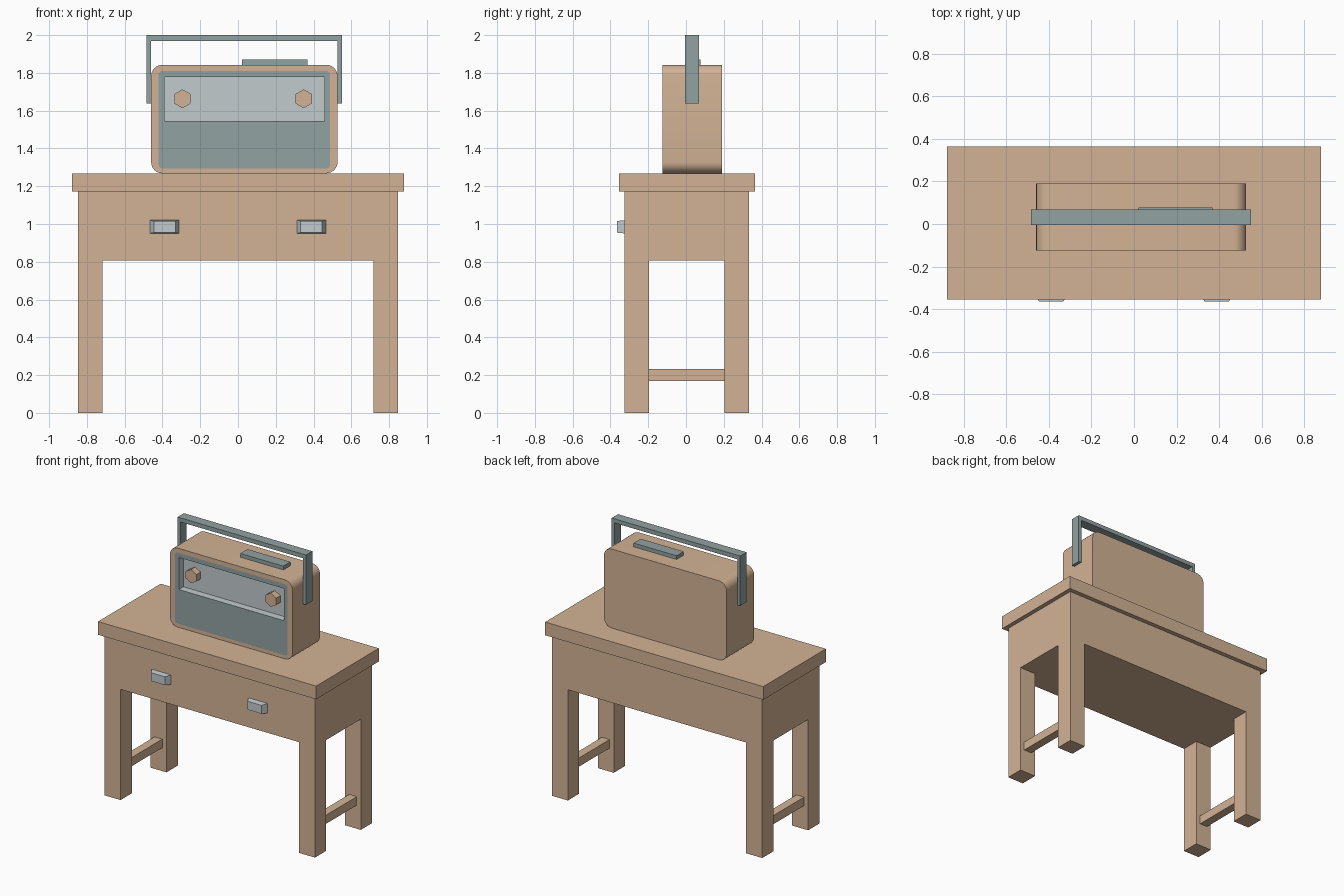
import bpy, bmesh, math
from mathutils import Vector

if "Cube" in bpy.data.objects:
    bpy.data.objects.remove(bpy.data.objects["Cube"])


def material(name, rgb):
    m = bpy.data.materials.new(name)
    m.diffuse_color = (*rgb, 1)
    m.use_nodes = True
    m.node_tree.nodes["Principled BSDF"].inputs["Base Color"].default_value = m.diffuse_color
    return m


WOOD = material("wood", (0.65, 0.45, 0.30))
SLATE = material("slate_grey", (0.29, 0.36, 0.36))
PALE = material("pale_metal", (0.54, 0.60, 0.61))


def finish(name, bm, *mats):
    bmesh.ops.recalc_face_normals(bm, faces=bm.faces)
    me = bpy.data.meshes.new(name)
    bm.to_mesh(me)
    bm.free()
    for m in mats:
        me.materials.append(m)
    ob = bpy.data.objects.new(name, me)
    bpy.context.collection.objects.link(ob)
    return ob


def box_bm(x, y, z):
    bm = bmesh.new()
    bmesh.ops.create_cube(bm, size=1)
    for v in bm.verts:
        v.co = [r[0] if c < 0 else r[1] for c, r in zip(v.co, (x, y, z))]
    return bm


def box(name, x, y, z, mat):
    return finish(name, box_bm(x, y, z), mat)


# Table top
box("table_top", (-0.878, 0.878), (-0.355, 0.365), (1.172, 1.268), WOOD)

# Table frame: apron block cut into a grid, legs extruded from its corners
LEG_X, LEG_IN = 0.847, 0.718
Y0, Y0_IN, Y1_IN, Y1 = -0.325, -0.195, 0.203, 0.333
bm = box_bm((-LEG_X, LEG_X), (Y0, Y1), (0.806, 1.172))
for co, no in (((-LEG_IN, 0, 0), (1, 0, 0)), ((LEG_IN, 0, 0), (1, 0, 0)),
               ((0, Y0_IN, 0), (0, 1, 0)), ((0, Y1_IN, 0), (0, 1, 0))):
    bmesh.ops.bisect_plane(bm, geom=bm.verts[:] + bm.edges[:] + bm.faces[:],
                           plane_co=co, plane_no=no)
bm.normal_update()
corners = []
for f in bm.faces:
    c = f.calc_center_median()
    if f.normal.z < -0.9 and abs(c.x) > LEG_IN and not Y0_IN < c.y < Y1_IN:
        corners.append(f)
for f in bmesh.ops.extrude_discrete_faces(bm, faces=corners)["faces"]:
    for v in f.verts:
        v.co.z = 0
bmesh.ops.remove_doubles(bm, verts=bm.verts, dist=1e-5)
finish("table_frame_and_legs", bm, WOOD)

# Side stretchers and tapered drawer pulls
for side, s in (("left", -1), ("right", 1)):
    cx = 0.783 * s
    box(side + "_stretcher", (cx - 0.031, cx + 0.031), (Y0_IN, Y1_IN), (0.17, 0.233), WOOD)
    cx = 0.389 * s
    bm = box_bm((cx - 0.077, cx + 0.077), (-0.365, Y0), (0.95, 1.02))
    for v in bm.verts:
        if v.co.y < -0.35:
            v.co.x = cx + (v.co.x - cx) * 0.74
            v.co.z = 0.985 + (v.co.z - 0.985) * 0.88
    finish(side + "_drawer_pull", bm, PALE)


# Radio case: rounded prism with a grey front and a sunken dial panel
def rounded_corners(x, z, r, n=6):
    """Four lists of (x, z) points, one arc per corner, counter-clockwise."""
    centres = ((x[1] - r, z[1] - r), (x[0] + r, z[1] - r),
               (x[0] + r, z[0] + r), (x[1] - r, z[0] + r))
    return [[(cx + r * math.cos(a), cz + r * math.sin(a))
             for a in [math.pi / 2 * (q + i / n) for i in range(n + 1)]]
            for q, (cx, cz) in enumerate(centres)]


FRONT, BACK, SUNK = -0.125, 0.19, -0.072
CASE_X, CASE_Z = (-0.46, 0.527), (1.268, 1.843)
bm = bmesh.new()


def arcs_at(arcs, y):
    return [[bm.verts.new((px, y, pz)) for px, pz in arc] for arc in arcs]


def bridge(a, b, mat=0):
    for i in range(len(a)):
        j = (i + 1) % len(a)
        bm.faces.new((a[i], a[j], b[j], b[i])).material_index = mat


outline = rounded_corners(CASE_X, CASE_Z, 0.06)
back = sum(arcs_at(outline, BACK), [])
front = sum(arcs_at(outline, FRONT), [])
grille = arcs_at(rounded_corners((-0.42, 0.487), (1.294, 1.81), 0.02), FRONT)
window = [(0.458, 1.777), (-0.389, 1.777), (-0.389, 1.544), (0.458, 1.544)]
rim = [bm.verts.new((px, FRONT, pz)) for px, pz in window]
floor = [bm.verts.new((px, SUNK, pz)) for px, pz in window]
bm.faces.new(back)
bridge(back, front)
bridge(front, sum(grille, []))
for i in range(4):
    j = (i + 1) % 4
    bm.faces.new(grille[i] + [rim[i]]).material_index = 1
    bm.faces.new((grille[i][-1], grille[j][0], rim[j], rim[i])).material_index = 1
bridge(rim, floor, 2)
bm.faces.new(floor).material_index = 2
case = finish("radio_case", bm, WOOD, SLATE, PALE)
bpy.context.view_layer.objects.active = case
case.select_set(True)
bpy.ops.object.shade_smooth_by_angle(angle=math.radians(30))
case.select_set(False)

# Hexagonal knobs
for side, kx in (("left", -0.294), ("right", 0.348)):
    bm = bmesh.new()
    rings = [[bm.verts.new((kx + 0.05 * math.sin(k * math.pi / 3), y,
                            1.663 + 0.05 * math.cos(k * math.pi / 3)))
              for k in range(6)] for y in (-0.12, SUNK)]
    bridge(*rings)
    for r in rings:
        bm.faces.new(r)
    finish(side + "_knob", bm, WOOD)

# Carrying handle: U profile extruded in y
x0, x1, t = -0.484, 0.55, 0.0225
profile = [(x0, 1.637), (x0, 2.0), (x1, 2.0), (x1, 1.637),
           (x1 - t, 1.637), (x1 - t, 1.97), (x0 + t, 1.97), (x0 + t, 1.637)]
bm = bmesh.new()
face = bm.faces.new([bm.verts.new((px, -0.004, pz)) for px, pz in profile])
ext = bmesh.ops.extrude_face_region(bm, geom=[face], use_keep_orig=True)["geom"]
bmesh.ops.translate(bm, vec=Vector((0, 0.073, 0)),
                    verts=[g for g in ext if isinstance(g, bmesh.types.BMVert)])
finish("carrying_handle", bm, SLATE)

# Button bar on top of the case
box("button_bar", (0.021, 0.368), (-0.004, 0.078), (1.843, 1.87), SLATE)
